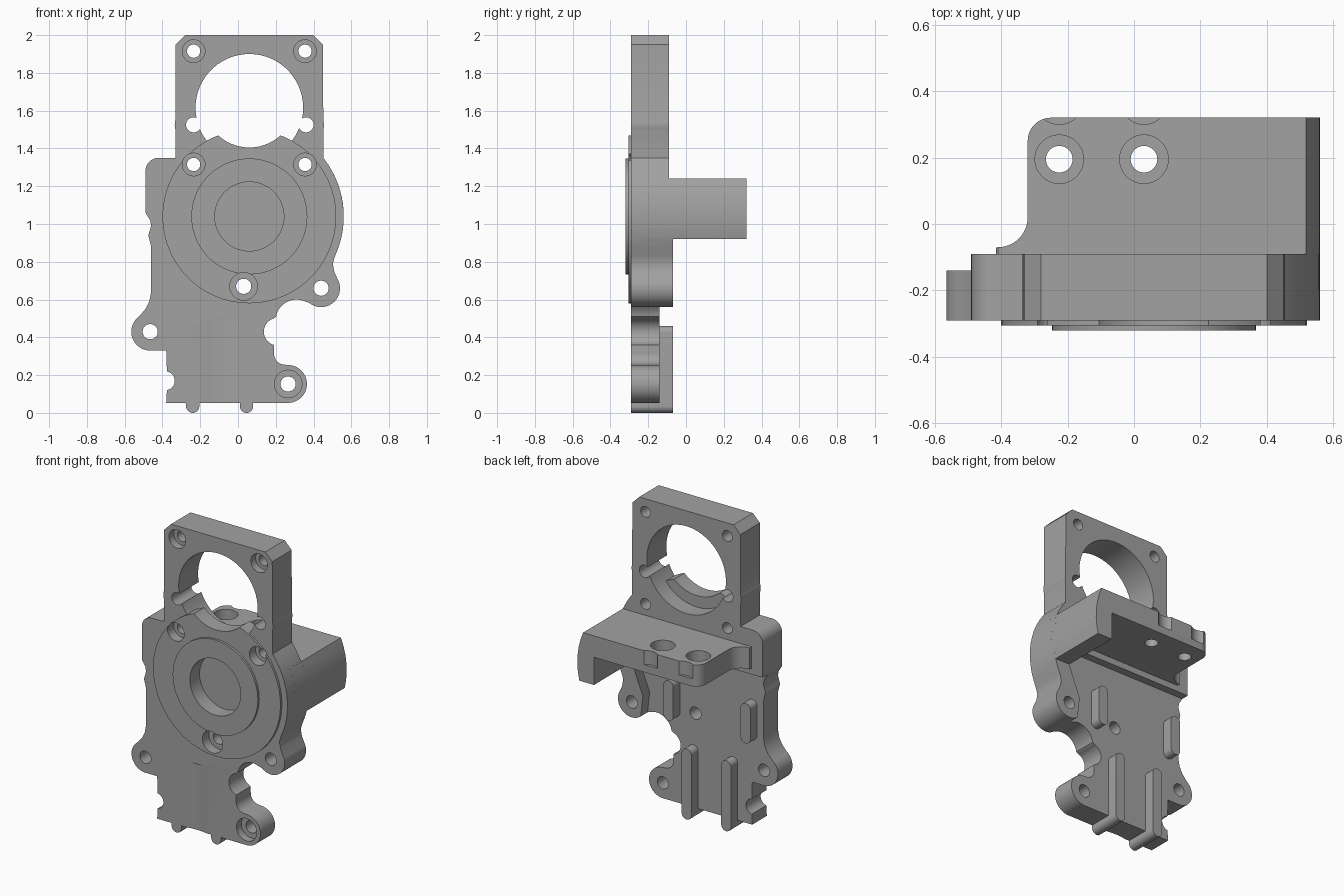
import bpy, bmesh, math

if "Cube" in bpy.data.objects:
    bpy.data.objects.remove(bpy.data.objects["Cube"])

FRONT, PLATE_BACK, FRAME_BACK, RIM_BACK, REAR = -0.29, -0.14, -0.09, -0.07, 0.32
CX, CZ = 0.06, 1.04          # bearing centre
SHELF_TOP, SHELF_LOW = 1.24, 1.10


def arc(cx, cy, r, a0, a1):
    n = max(2, round(abs(a1 - a0) / 6))
    angles = [math.radians(a0 + (a1 - a0) * i / n) for i in range(n + 1)]
    return [(cx + r * math.cos(a), cy + r * math.sin(a)) for a in angles]


def prism(name, points, lo, hi, axis="y"):
    """Extrude a closed profile along y (points are x, z) or z (points are x, y)."""
    bm = bmesh.new()
    place = (lambda p, d: (p[0], d, p[1])) if axis == "y" else (lambda p, d: (p[0], p[1], d))
    a = [bm.verts.new(place(p, lo)) for p in points]
    b = [bm.verts.new(place(p, hi)) for p in points]
    bm.faces.new(a)
    bm.faces.new(b)
    for i in range(len(a)):
        j = (i + 1) % len(a)
        bm.faces.new((a[i], a[j], b[j], b[i]))
    bmesh.ops.recalc_face_normals(bm, faces=bm.faces)
    mesh = bpy.data.meshes.new(name)
    bm.to_mesh(mesh)
    bm.free()
    ob = bpy.data.objects.new(name, mesh)
    bpy.context.scene.collection.objects.link(ob)
    return ob


def disc(x, y, r, lo, hi, axis="y"):
    return prism("disc", arc(x, y, r, 0, 360)[:-1], lo, hi, axis)


def capsule(x, z0, z1, lo, hi, r=0.035):
    return prism("rib", arc(x, z1 - r, r, 0, 180) + arc(x, z0 + r, r, 180, 360), lo, hi)


def combine(tool, operation):
    mod = housing.modifiers.new("combine", "BOOLEAN")
    mod.operation, mod.solver, mod.object = operation, "EXACT", tool
    bpy.context.view_layer.update()
    graph = bpy.context.evaluated_depsgraph_get()
    result = bpy.data.meshes.new_from_object(housing.evaluated_get(graph))
    housing.modifiers.clear()
    housing.data = result
    bpy.data.objects.remove(tool)


def add(tool):
    combine(tool, "UNION")


def cut(tool):
    combine(tool, "DIFFERENCE")


# Outline pieces, counter-clockwise from the front
frame_top = [(0.45, 1.95), (0.40, 2.0), (-0.28, 2.0), (-0.33, 1.95), (-0.33, 1.35)]
block = arc(-0.42, 1.28, 0.07, 90, 180) + [(-0.49, 1.06)]
foot = ([(-0.38, 0.053)] + arc(0.265, 0.153, 0.1, -90, 90)
        + arc(0.25, 0.315, 0.06, 270, 180)
        + arc(0.21, 0.43, 0.073, 254, 106)
        + arc(0.31, 0.49, 0.11, 170, 80))
lug = arc(0.44, 0.66, 0.1, 230, 380)
neck = [(0.51, 0.745), (0.502, 0.79)]
left_edge = ([(-0.465, 1.02), (-0.46, 0.99), (-0.475, 0.94), (-0.46, 0.88), (-0.46, 0.64),
              (-0.47, 0.59), (-0.49, 0.55)]
             + arc(-0.465, 0.43, 0.1, 125, 270) + [(-0.38, 0.33)]
             + arc(-0.385, 0.17, 0.05, 80, -80))

# Main plate with its thicker upper frame
housing = prism("gearbox_housing",
                foot + lug + neck + arc(CX, CZ, 0.5, -25, 38.3) + frame_top + block + left_edge,
                FRONT, PLATE_BACK)
add(prism("frame", arc(CX, CZ, 0.5, 2, 38.3) + frame_top + block, -0.2, FRAME_BACK))
for x in (-0.235, 0.355):
    add(disc(x, 1.525, 0.1, FRONT, FRAME_BACK))

# Raised rim, side flange and rear shelf
add(prism("rim", lug + neck + arc(CX, CZ, 0.5, -25, 20)
          + [(0.44, 1.2), (0.44, 0.92), (0.36, 0.72)], -0.2, RIM_BACK))
add(prism("flange", arc(CX, CZ, 0.5, -13.9, 23.6) + [(0.44, SHELF_TOP), (0.44, 0.92)],
          -0.2, REAR))
add(prism("shelf", [(0.47, -0.2), (0.47, REAR)] + arc(-0.25, 0.25, 0.07, 90, 180)
          + arc(-0.41, 0.02, 0.09, 0, -90) + [(-0.41, -0.2)], SHELF_LOW, SHELF_TOP, "z"))

# Motor window, then the bearing boss that overlaps its lower edge
cut(disc(CX, 1.615, 0.285, -0.5, 0.1))
add(disc(CX, CZ, 0.46, -0.305, -0.2))
cut(disc(CX, 1.65, 0.245, -0.5, 0.1))
add(disc(CX, CZ, 0.307, -0.32, -0.25))
cut(disc(CX, CZ, 0.183, -0.5, -0.22))

# Ribs on the back, the long pair ending in round feet
for x in (-0.24, 0.045):
    add(capsule(x, 0, 0.46, -0.2, RIM_BACK))
    add(capsule(x, 0, 0.2, FRONT, -0.17))
for x in (-0.38, 0.176):
    add(capsule(x, 0.61, 0.87, -0.2, RIM_BACK))

# Screw holes with optional counterbores: x, z, radius, counterbore radius
holes = [(x, z, 0.035, 0.06) for x in (-0.235, 0.355) for z in (1.315, 1.915)]
holes += [(x, 1.525, 0.04, 0) for x in (-0.235, 0.36)]
holes += [(0.03, 0.67, 0.04, 0.073), (0.265, 0.153, 0.04, 0.073),
          (-0.465, 0.43, 0.04, 0), (0.44, 0.66, 0.04, 0)]
for x, z, r, bore in holes:
    cut(disc(x, z, r, -0.5, 0))
    if bore:
        cut(disc(x, z, bore, -0.5, -0.24))

# Shelf holes and the shallow notches behind them
for x in (-0.225, 0.03):
    cut(disc(x, 0.195, 0.04, 1, 1.4, "z"))
    cut(disc(x, 0.195, 0.073, 1.15, 1.4, "z"))
    cut(disc(x, 0.373, 0.073, 1.15, 1.4, "z"))

# Shallow hollow in the front of the foot
cut(disc(-0.1, FRONT - 0.392, 0.4, -0.1, 0.485, "z"))

# Single metal colour
metal = bpy.data.materials.new("grey_metal")
metal.use_nodes = True
colour = (0.36, 0.36, 0.36, 1)
metal.diffuse_color = colour
metal.node_tree.nodes["Principled BSDF"].inputs["Base Color"].default_value = colour
housing.data.materials.clear()
housing.data.materials.append(metal)

bpy.ops.object.select_all(action="DESELECT")
housing.select_set(True)
bpy.context.view_layer.objects.active = housing
bpy.ops.object.shade_smooth_by_angle(angle=math.radians(30))
